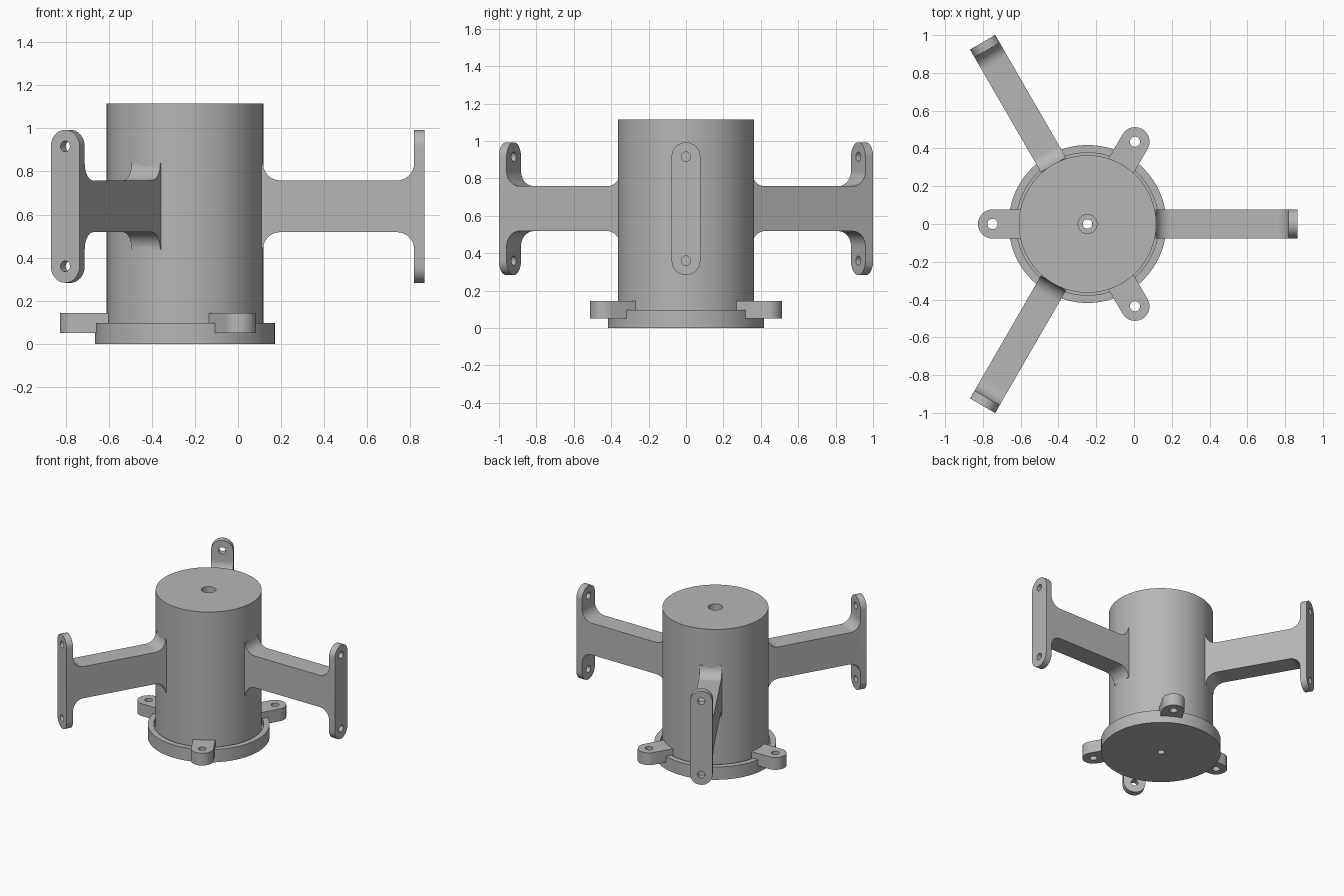
import bpy
import math
from mathutils import Matrix, Vector

if "Cube" in bpy.data.objects:
    bpy.data.objects.remove(bpy.data.objects["Cube"])

CX = -0.246          # axis of the housing
MID = 0.638          # height of the arm centre line
BODY_R, BASE_R, TIP_R = 0.364, 0.418, 1.111

grey = bpy.data.materials.new("plain_grey")
grey.use_nodes = True
colour = (0.47, 0.47, 0.47, 1)
grey.diffuse_color = colour
grey.node_tree.nodes["Principled BSDF"].inputs["Base Color"].default_value = colour


def arc(x, y, r, start, end, n=16):
    """Points along an arc, angles in degrees."""
    angles = [math.radians(start + (end - start) * i / n) for i in range(n + 1)]
    return [(x + r * math.cos(a), y + r * math.sin(a)) for a in angles]


def circle(x, y, r, n=32):
    return arc(x, y, r, 0, 360, n)[:-1]


def select(obj):
    bpy.ops.object.select_all(action="DESELECT")
    obj.select_set(True)
    bpy.context.view_layer.objects.active = obj


def extrude(name, loops, depth, matrix):
    """Solid from flat outlines (inner loops become holes), centred on its plane."""
    curve = bpy.data.curves.new(name, "CURVE")
    curve.dimensions = "2D"
    curve.fill_mode = "BOTH"
    curve.extrude = depth / 2
    for loop in loops:
        spline = curve.splines.new("POLY")
        spline.points.add(len(loop) - 1)
        for point, (x, y) in zip(spline.points, loop):
            point.co = (x, y, 0, 1)
        spline.use_cyclic_u = True
    obj = bpy.data.objects.new(name, curve)
    bpy.context.collection.objects.link(obj)
    select(obj)
    bpy.ops.object.convert(target="MESH")
    obj = bpy.context.object
    obj.data.transform(matrix)
    # Weld the caps to the walls
    weld = obj.modifiers.new("weld", "WELD")
    weld.merge_threshold = 0.0001
    bpy.ops.object.modifier_apply(modifier="weld")
    return obj


def finish(obj, angle=0):
    obj.data.materials.clear()
    obj.data.materials.append(grey)
    obj.location = (CX, 0, 0)
    obj.rotation_euler.z = math.radians(angle)
    select(obj)
    bpy.ops.object.shade_smooth_by_angle(angle=math.radians(30))


def lathe(name, profile, n=96):
    """Closed (radius, height) profile turned about the vertical axis."""
    verts, faces, m = [], [], len(profile)
    for i in range(n):
        a = 2 * math.pi * i / n
        verts += [(r * math.cos(a), r * math.sin(a), z) for r, z in profile]
        for j in range(m):
            k, nxt = (j + 1) % m, (i + 1) % n
            faces.append((i * m + j, nxt * m + j, nxt * m + k, i * m + k))
    mesh = bpy.data.meshes.new(name)
    mesh.from_pydata(verts, [], faces)
    obj = bpy.data.objects.new(name, mesh)
    bpy.context.collection.objects.link(obj)
    finish(obj)


# Housing and the shallow cup it stands in
lathe("housing", [(0.05, 0.05), (BODY_R, 0.05), (BODY_R, 1.114), (0.05, 1.114)])
lathe("base_cup", [(0.025, 0), (BASE_R, 0), (BASE_R, 0.097), (0.377, 0.097),
                   (0.377, 0.05), (0.025, 0.05)])

# Mounting lugs between the arms
lug_r, lug_x = 0.077, 0.503
lug_outline = arc(lug_x, 0, lug_r, -90, 90) + [(0.32, lug_r), (0.32, -lug_r)]
for i, angle in enumerate((60, 180, 300)):
    lug = extrude(f"lug_{i + 1}", [lug_outline, circle(lug_x, 0, 0.027)], 0.093,
                  Matrix.Translation((0, 0, 0.0975)))
    finish(lug, angle)

# Arms: side profile with fillets, trimmed by the rounded end-plate outline
half_w, half_h, half_plate, fillet = 0.077, 0.12, 0.355, 0.08
inner, face = 0.362, TIP_R - 0.048
top = half_h + fillet
upper = ([(0.3, top)]
         + arc(inner + fillet, top, fillet, 180, 270)
         + arc(face - fillet, top, fillet, 270, 360)
         + [(face, 0.4), (TIP_R, 0.4)])
side_profile = upper + [(x, -z) for x, z in reversed(upper)]
side_matrix = Matrix.Translation((0, 0, MID)) @ Matrix.Rotation(math.pi / 2, 4, "X")

hole_z = half_plate - half_w
plate_outline = arc(0, hole_z, half_w, 0, 180) + arc(0, -hole_z, half_w, 180, 360)
holes = [circle(0, s * hole_z, 0.025) for s in (1, -1)]
# Local x, y, depth become world y, z, x
axes = Matrix(((0, 0, 1, 0), (1, 0, 0, 0), (0, 1, 0, 0), (0, 0, 0, 1)))
plate_matrix = Matrix.Translation((0.8, 0, MID)) @ axes

for i, angle in enumerate((0, 120, 240)):
    trim = extrude("arm_trim", [plate_outline] + holes, 1.2, plate_matrix)
    arm = extrude(f"arm_{i + 1}", [side_profile], 0.4, side_matrix)
    cut = arm.modifiers.new("trim", "BOOLEAN")
    cut.operation = "INTERSECT"
    cut.solver = "EXACT"
    cut.object = trim
    select(arm)
    bpy.ops.object.modifier_apply(modifier="trim")
    bpy.data.objects.remove(trim)
    finish(arm, angle)
